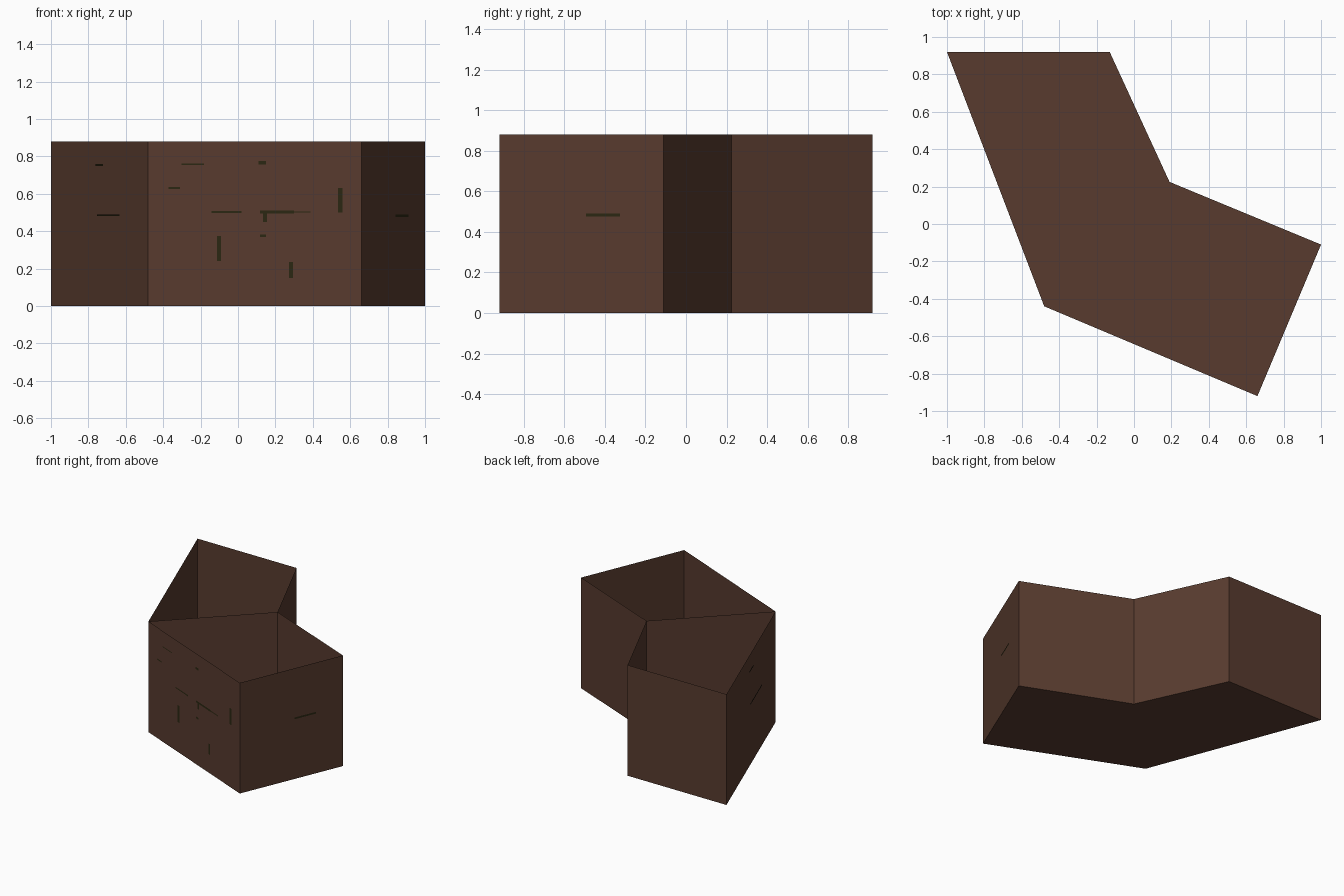
import bpy
from mathutils import Vector

if "Cube" in bpy.data.objects:
    bpy.data.objects.remove(bpy.data.objects["Cube"])

H = 0.88
# Plan of the bent trough, counter-clockwise
A, B, C, D, E, F = [Vector(p) for p in (
    (-1.0, 0.92), (-0.13, 0.92), (0.19, 0.225),
    (1.0, -0.11), (0.66, -0.92), (-0.48, -0.44))]


def material(name, rgb):
    m = bpy.data.materials.new(name)
    m.diffuse_color = (*rgb, 1)
    m.use_nodes = True
    m.node_tree.nodes["Principled BSDF"].inputs["Base Color"].default_value = m.diffuse_color
    return m


brown = material("dark brown wood", (0.098, 0.044, 0.028))
green = material("dark olive crack", (0.024, 0.020, 0.006))


def mesh_object(name, verts, faces, mat):
    me = bpy.data.meshes.new(name)
    me.from_pydata(verts, [], faces)
    me.materials.append(mat)
    ob = bpy.data.objects.new(name, me)
    bpy.context.collection.objects.link(ob)
    return ob


def wall(name, p, q):
    verts = [(*p, 0), (*q, 0), (*q, H), (*p, H)]
    return mesh_object(name, verts, [(0, 1, 2, 3)], brown)


# Floor, thin outer walls and the partition across the bend
mesh_object("floor", [(*p, 0) for p in (A, F, E, D, C, B)], [(5, 4, 3, 2, 1, 0)], brown)
for name, p, q in (("left_wall", A, F), ("front_wall", F, E), ("right_end_wall", E, D),
                   ("inner_back_wall", D, C), ("inner_right_wall", C, B),
                   ("back_end_wall", B, A), ("partition", F, C)):
    wall(name, p, q)


def cracks(name, p, q, marks):
    """Thin plates on the outside of wall p-q; marks are x0, x1, z0, z1."""
    d = (q - p).normalized()
    out = Vector((d.y, -d.x)) * 0.003
    verts, faces = [], []
    for x0, x1, z0, z1 in marks:
        a, b = [p + (q - p) * ((x - p.x) / (q.x - p.x)) + out for x in (x0, x1)]
        n = len(verts)
        verts += [(*a, z0), (*b, z0), (*b, z1), (*a, z1)]
        faces.append((n, n + 1, n + 2, n + 3))
    mesh_object(name, verts, faces, green)


# Dark cracks in the wood
cracks("front_cracks", F, E, [
    (-0.30, -0.18, 0.755, 0.762), (0.11, 0.15, 0.757, 0.775), (-0.37, -0.31, 0.626, 0.636),
    (0.535, 0.56, 0.50, 0.63), (-0.14, 0.02, 0.498, 0.508), (0.12, 0.30, 0.495, 0.51),
    (0.30, 0.39, 0.499, 0.506), (0.135, 0.155, 0.45, 0.50), (0.12, 0.15, 0.368, 0.382),
    (-0.11, -0.09, 0.24, 0.375), (0.275, 0.295, 0.15, 0.235)])
cracks("left_cracks", A, F, [(-0.75, -0.63, 0.48, 0.49), (-0.76, -0.72, 0.748, 0.758)])
cracks("right_cracks", E, D, [(0.84, 0.91, 0.476, 0.49)])
